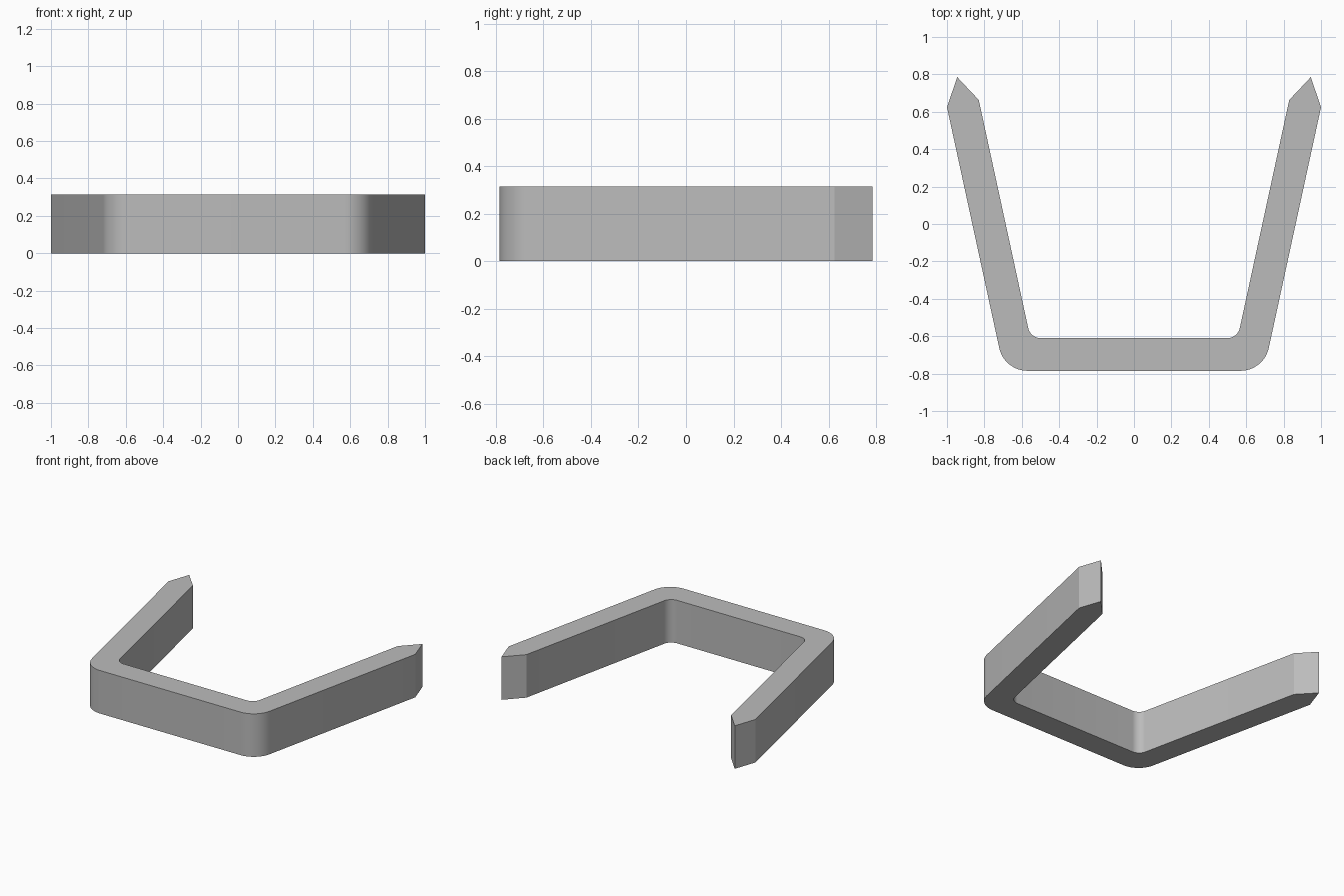
import bpy, bmesh, math
from mathutils import Vector

cube = bpy.data.objects.get("Cube")
if cube:
    bpy.data.objects.remove(cube, do_unlink=True)

HEIGHT = 0.315


def fillet(prev, corner, nxt, radius, steps=12):
    """Points of an arc that rounds off a corner."""
    c = Vector(corner)
    a, b = (Vector(prev) - c).normalized(), (Vector(nxt) - c).normalized()
    half = a.angle(b) / 2
    centre = c + (a + b).normalized() * radius / math.sin(half)
    start = c + a * radius / math.tan(half) - centre
    sweep = (math.pi - 2 * half) * (1 if a.cross(b) < 0 else -1)
    points = []
    for i in range(steps + 1):
        t = sweep * i / steps
        x = start.x * math.cos(t) - start.y * math.sin(t)
        y = start.x * math.sin(t) + start.y * math.cos(t)
        points.append((centre.x + x, centre.y + y))
    return points


# Half outline: outer edge, pointed tip, inner edge
shoulder, tip, notch = (1.0, 0.625), (0.945, 0.785), (0.83, 0.663)
outer = fillet((0, -0.785), (0.694, -0.785), shoulder, 0.155)
inner = fillet(notch, (0.554, -0.61), (0, -0.61), 0.068)
right_outer = outer + [shoulder, tip, notch]
half = right_outer + inner
outline = half + [(-x, y) for x, y in reversed(half)]

# Extrude the outline into the bracket
bm = bmesh.new()
base = bm.faces.new([bm.verts.new((x, y, 0)) for x, y in outline])
top = bmesh.ops.extrude_face_region(bm, geom=[base], use_keep_orig=True)
for v in top["geom"]:
    if isinstance(v, bmesh.types.BMVert):
        v.co.z = HEIGHT
bmesh.ops.recalc_face_normals(bm, faces=bm.faces[:])
mesh = bpy.data.meshes.new("bracket")
bm.to_mesh(mesh)
bm.free()
bracket = bpy.data.objects.new("bracket", mesh)
bpy.context.collection.objects.link(bracket)

# Plain grey
grey = bpy.data.materials.new("plain_grey")
grey.use_nodes = True
colour = (0.5, 0.5, 0.5, 1)
grey.diffuse_color = colour
grey.node_tree.nodes["Principled BSDF"].inputs["Base Color"].default_value = colour
mesh.materials.append(grey)

# Smooth rounded corners, keep other edges sharp
bpy.ops.object.select_all(action="DESELECT")
bracket.select_set(True)
bpy.context.view_layer.objects.active = bracket
bpy.ops.object.shade_smooth_by_angle(angle=math.radians(15))
